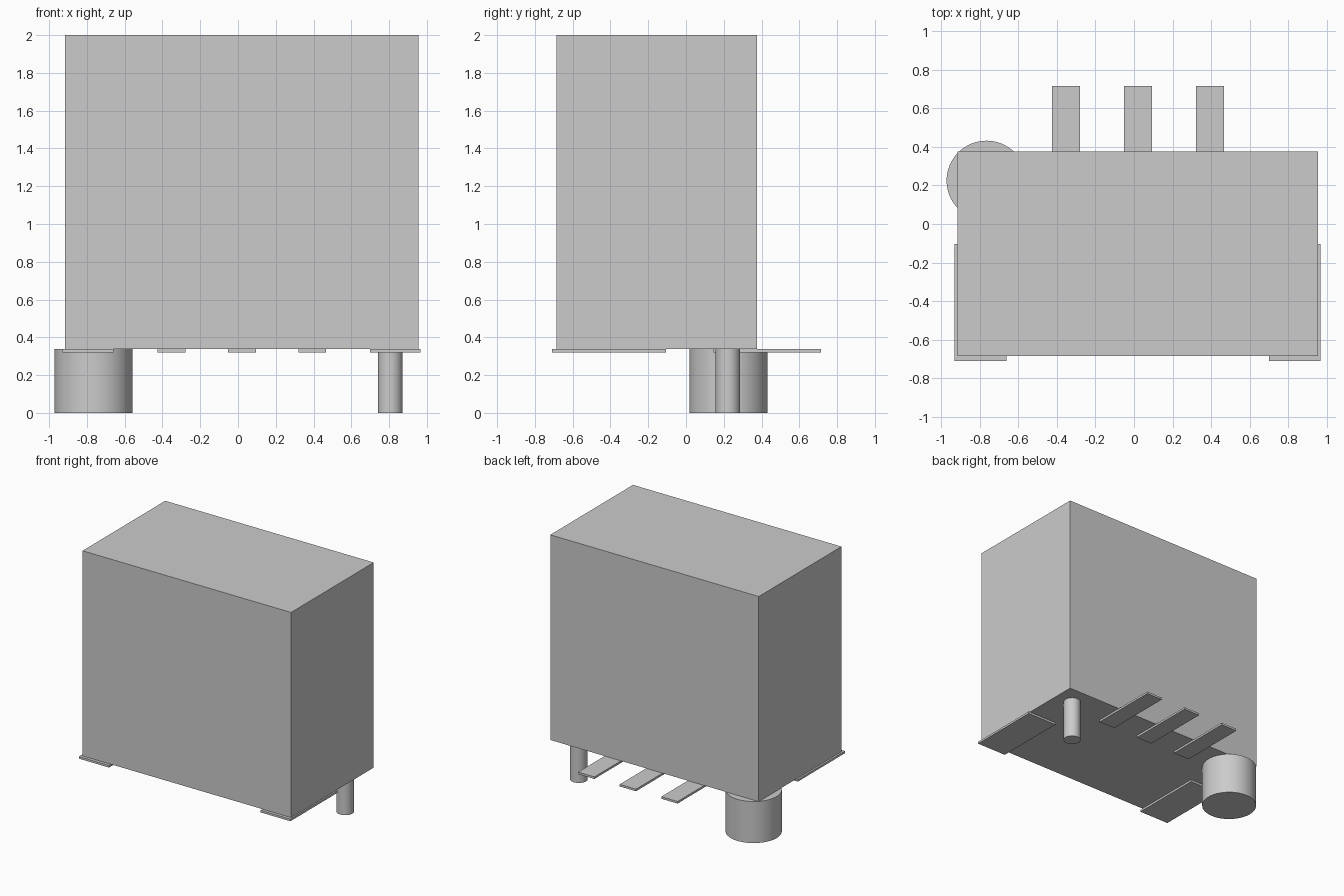
import bpy
from math import radians

cube = bpy.data.objects.get("Cube")
if cube:
    bpy.data.objects.remove(cube, do_unlink=True)

grey = bpy.data.materials.new("light_grey")
grey.use_nodes = True
colour = (0.6, 0.6, 0.6, 1)
grey.diffuse_color = colour
grey.node_tree.nodes["Principled BSDF"].inputs["Base Color"].default_value = colour

BASE = 0.337   # underside of the housing
PLATE = 0.32   # underside of the contacts


def finish(name):
    obj = bpy.context.object
    obj.name = name
    obj.data.materials.append(grey)
    return obj


def box(name, x, y, z):
    centre = [(a + b) / 2 for a, b in (x, y, z)]
    bpy.ops.mesh.primitive_cube_add(size=1, location=centre)
    obj = finish(name)
    for v in obj.data.vertices:
        v.co = [c * (b - a) for c, (a, b) in zip(v.co, (x, y, z))]
    return obj


def peg(name, x, y, radius):
    bpy.ops.mesh.primitive_cylinder_add(
        vertices=64, radius=radius, depth=BASE, location=(x, y, BASE / 2))
    bpy.ops.object.shade_smooth_by_angle(angle=radians(30))
    return finish(name)


# Housing
box("housing", (-0.915, 0.955), (-0.685, 0.375), (BASE, 2))

# Mounting tabs under the front corners
box("right_mounting_tab", (-0.93, -0.66), (-0.71, -0.105), (PLATE, BASE))
box("left_mounting_tab", (0.70, 0.967), (-0.71, -0.105), (PLATE, BASE))

# Three contact leads sticking out of the back
for i in range(3):
    x = -0.352 + i * 0.373
    box(f"contact_lead_{i + 1}", (x - 0.073, x + 0.073), (0.145, 0.715), (PLATE, BASE))

# Locating pegs
peg("large_locating_peg", -0.765, 0.225, 0.207)
peg("small_locating_peg", 0.806, 0.222, 0.065)
